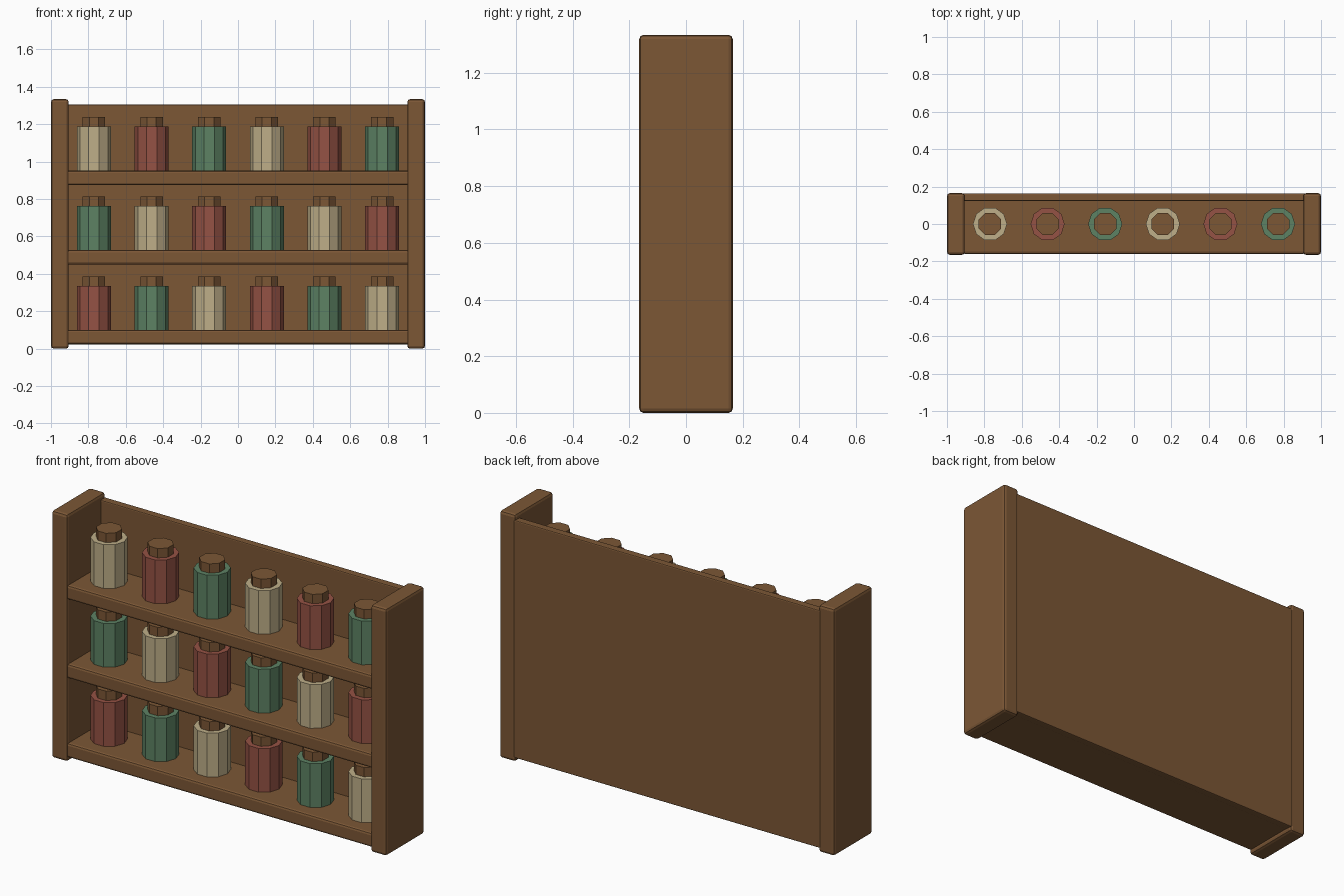
import bpy
import math

if "Cube" in bpy.data.objects:
    bpy.data.objects.remove(bpy.data.objects["Cube"])


def material(name, rgb):
    m = bpy.data.materials.new(name)
    m.diffuse_color = (*rgb, 1)
    m.use_nodes = True
    m.node_tree.nodes["Principled BSDF"].inputs["Base Color"].default_value = m.diffuse_color
    return m


wood = material("brown wood", (0.20, 0.095, 0.036))
red = material("brick red", (0.30, 0.085, 0.058))
green = material("sage green", (0.11, 0.225, 0.127))
cream = material("cream", (0.52, 0.43, 0.25))


def board(name, x0, x1, y0, y1, z0, z1, bevel):
    """Wooden board between two corners with softened edges."""
    bpy.ops.mesh.primitive_cube_add(
        size=1, location=((x0 + x1) / 2, (y0 + y1) / 2, (z0 + z1) / 2))
    ob = bpy.context.object
    ob.name = name
    ob.scale = (x1 - x0, y1 - y0, z1 - z0)
    bpy.ops.object.transform_apply(location=False, rotation=False, scale=True)
    ob.data.materials.append(wood)
    mod = ob.modifiers.new("soft edges", 'BEVEL')
    mod.width = bevel
    mod.segments = 2
    return ob


def prism(name, sides, radius, x, z0, z1, turn, mat):
    """Upright faceted cylinder."""
    bpy.ops.mesh.primitive_cylinder_add(
        vertices=sides, radius=radius, depth=z1 - z0,
        location=(x, 0, (z0 + z1) / 2), rotation=(0, 0, turn))
    ob = bpy.context.object
    ob.name = name
    ob.data.materials.append(mat)
    return ob


# Side panels
board("left_side", -1.0, -0.905, -0.165, 0.165, 0, 1.334, 0.015)
board("right_side", 0.905, 1.0, -0.165, 0.165, 0, 1.334, 0.015)

# Back panel
board("back_panel", -0.915, 0.915, 0.123, 0.164, 0.022, 1.305, 0.006)

# Shelves, each with a row of six jars
shelf_tops = (0.10, 0.527, 0.952)
jar_colours = (red, green, cream)
for row, top in enumerate(shelf_tops):
    board(f"shelf_{row + 1}", -0.915, 0.915, -0.16, 0.163,
          top - 0.077, top, 0.012)
    for col in range(6):
        x = -0.77 + col * 0.308
        label = f"{row + 1}_{col + 1}"
        prism(f"jar_{label}", 10, 0.091, x, top, top + 0.236,
              math.radians(90), jar_colours[(row + col) % 3])
        prism(f"jar_lid_{label}", 8, 0.065, x, top + 0.23, top + 0.286,
              math.radians(22.5), wood)
